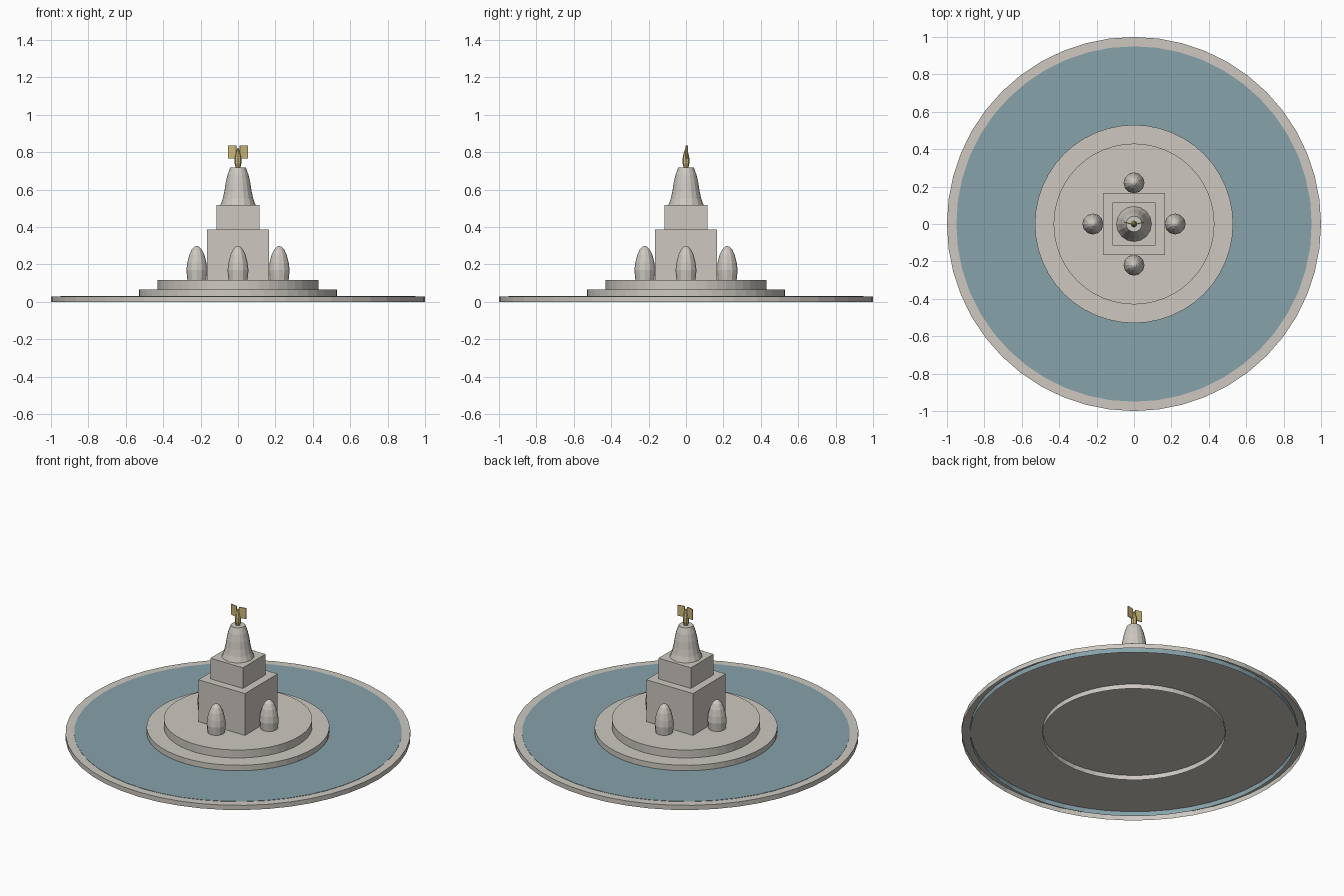
import bpy, bmesh, math
from mathutils import Matrix

if "Cube" in bpy.data.objects:
    bpy.data.objects.remove(bpy.data.objects["Cube"])


def material(name, rgb):
    m = bpy.data.materials.new(name)
    m.use_nodes = True
    m.diffuse_color = (*rgb, 1)
    m.node_tree.nodes["Principled BSDF"].inputs["Base Color"].default_value = (*rgb, 1)
    return m


STONE = material("pale stone", (0.61, 0.58, 0.53))
WATER = material("pool water", (0.24, 0.36, 0.40))
GOLD = material("gilding", (0.60, 0.47, 0.19))


def finish(name, bm, mat):
    mesh = bpy.data.meshes.new(name)
    bm.to_mesh(mesh)
    bm.free()
    mesh.materials.append(mat)
    obj = bpy.data.objects.new(name, mesh)
    bpy.context.collection.objects.link(obj)
    return obj


def lathe(name, profile, sides, mat, centre=(0, 0)):
    """Turn a (radius, z) profile listed bottom to top; the top is closed."""
    bm = bmesh.new()
    rings = []
    for r, z in profile:
        rings.append([bm.verts.new((centre[0] + r * math.cos(a), centre[1] + r * math.sin(a), z))
                      for a in (math.tau * i / sides for i in range(sides))])
    for low, high in zip(rings, rings[1:]):
        for i in range(sides):
            j = (i + 1) % sides
            bm.faces.new((low[i], low[j], high[j], high[i]))
    bm.faces.new(rings[-1])
    return finish(name, bm, mat)


def block(name, size, centre, mat, turn=0):
    bm = bmesh.new()
    bmesh.ops.create_cube(bm, size=1, matrix=Matrix.Translation(centre)
                          @ Matrix.Rotation(turn, 4, "Z") @ Matrix.Diagonal((*size, 1)))
    return finish(name, bm, mat)


# Basin, water and round steps: open-bottomed drums nested in one another
lathe("basin_curb", [(1, 0), (1, 0.03)], 48, STONE)
lathe("water", [(0.95, 0), (0.95, 0.032)], 48, WATER)
lathe("lower_step", [(0.53, 0), (0.53, 0.067)], 48, STONE)
lathe("upper_step", [(0.43, 0.04), (0.43, 0.118)], 48, STONE)

# Square pedestal in two stages
block("pedestal", (0.33, 0.33, 0.27), (0, 0, 0.251), STONE)
block("pedestal_top", (0.23, 0.23, 0.134), (0, 0, 0.451), STONE)

# Flared bell on the pedestal
lathe("bell", [(0.094, 0.518), (0.082, 0.55), (0.073, 0.59), (0.066, 0.635),
               (0.056, 0.68), (0.042, 0.718)], 16, STONE)

# Four domed posts around the pedestal
for i, side in enumerate(("left", "back", "right", "front")):
    a = i * math.pi / 2
    lathe(side + "_post", [(0.051, 0.118), (0.056, 0.17), (0.051, 0.21), (0.041, 0.25),
                           (0.027, 0.28), (0.012, 0.295), (0.001, 0.299)],
          12, STONE, (0.22 * math.cos(a), 0.22 * math.sin(a)))

# Gilded finial with a pair of swept-back wing plates
lathe("finial_body", [(0.012, 0.716), (0.018, 0.74), (0.018, 0.77), (0.011, 0.80),
                      (0.003, 0.822)], 8, GOLD)
for side, s in (("left", 1), ("right", -1)):
    block(side + "_wing", (0.045, 0.006, 0.068), (s * 0.031, 0.004, 0.801), GOLD, s * 0.2)
